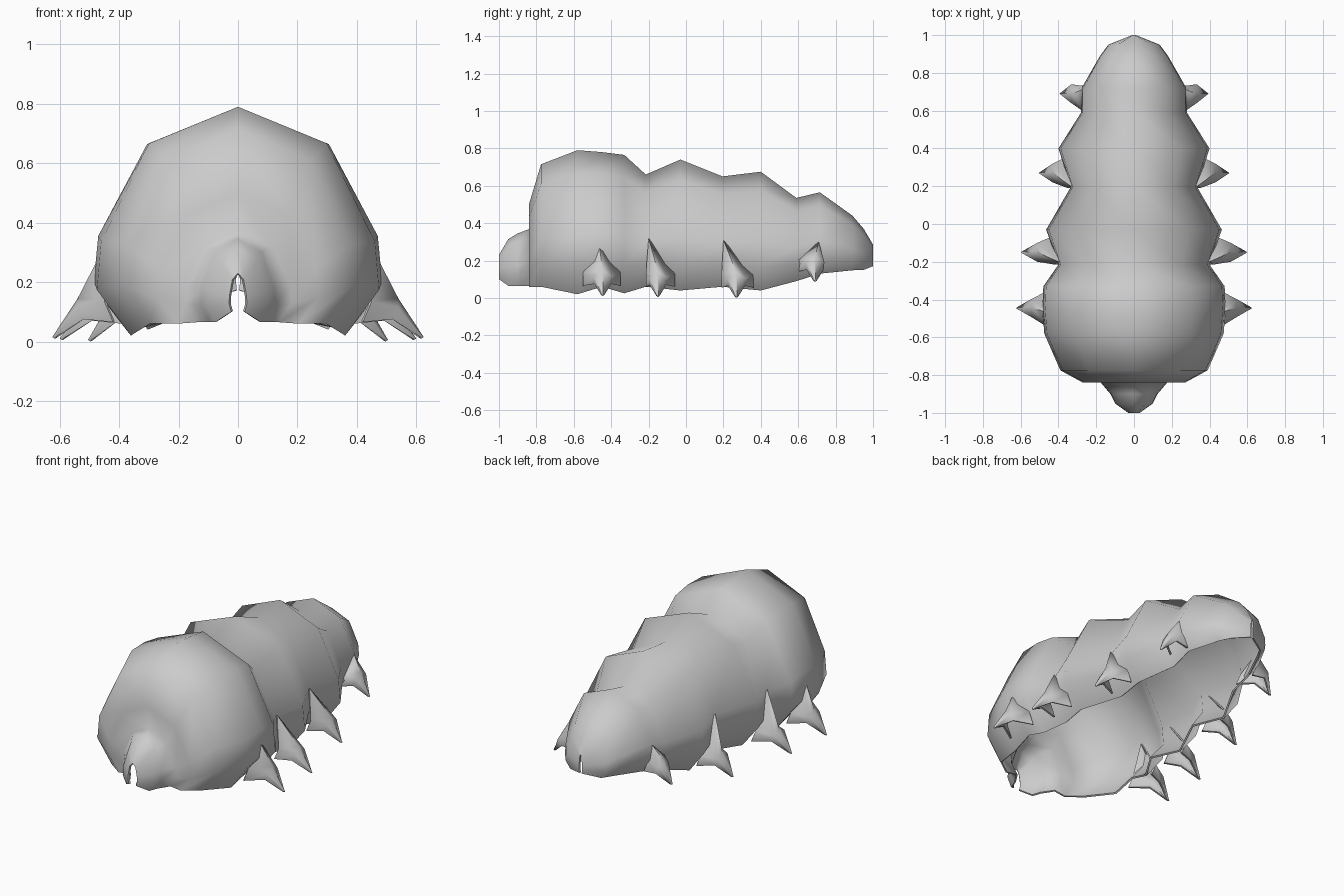
import bpy
from math import radians

cube = bpy.data.objects.get("Cube")
if cube:
    bpy.data.objects.remove(cube, do_unlink=True)

skin = bpy.data.materials.new("pale_grey_skin")
skin.use_nodes = True
colour = (0.6, 0.6, 0.6, 1)
skin.diffuse_color = colour
skin.node_tree.nodes["Principled BSDF"].inputs["Base Color"].default_value = colour


def shell(name, rings, mirror=False):
    """Loft open arches into a thin skin, open underneath."""
    n = len(rings[0])
    verts = [p for ring in rings for p in ring]
    faces = []
    for r in range(len(rings) - 1):
        for i in range(n - 1):
            a, b = r * n + i, (r + 1) * n + i
            faces.append((a, b, b + 1, a + 1))
    mesh = bpy.data.meshes.new(name)
    mesh.from_pydata(verts, [], faces)
    mesh.materials.append(skin)
    obj = bpy.data.objects.new(name, mesh)
    bpy.context.collection.objects.link(obj)
    if mirror:
        obj.modifiers.new("Mirror", "MIRROR").use_mirror_merge = False
    solid = obj.modifiers.new("Solidify", "SOLIDIFY")
    solid.thickness, solid.offset = 0.01, -1
    bpy.ops.object.select_all(action="DESELECT")
    obj.select_set(True)
    bpy.context.view_layer.objects.active = obj
    for mod in list(obj.modifiers):
        bpy.ops.object.modifier_apply(modifier=mod.name)
    bpy.ops.object.shade_smooth_by_angle(angle=radians(75))
    return obj


# Half arch of the body, as fractions of half width and height
ARCH = [(0.76, 0), (1, 0.2), (0.97, 0.41), (0.63, 0.84)]


def arch(y, width, top, bottom):
    h = top - bottom
    side = [(width * u, y, bottom + h * v) for u, v in ARCH]
    return side + [(0, y, top)] + [(-x, y, z) for x, y, z in reversed(side)]


# Body from snout to tail: y, half width, top, bottom
STATIONS = [
    (-1.0, 0.03, 0.23, 0.1), (-0.95, 0.1, 0.315, 0.065), (-0.9, 0.125, 0.345, 0.065),
    (-0.835, 0.18, 0.37, 0.065), (-0.84, 0.27, 0.5, 0.06),
    (-0.775, 0.39, 0.715, 0.06), (-0.58, 0.475, 0.79, 0.02),
    (-0.45, 0.485, 0.78, 0.06), (-0.33, 0.48, 0.765, 0.025),
    (-0.215, 0.4, 0.66, 0.06), (-0.03, 0.465, 0.74, 0.04),
    (0.195, 0.335, 0.65, 0.06), (0.4, 0.4, 0.675, 0.04),
    (0.59, 0.28, 0.535, 0.09), (0.715, 0.28, 0.565, 0.13),
    (0.89, 0.18, 0.44, 0.148), (0.95, 0.135, 0.37, 0.15),
    (1.0, 0.01, 0.285, 0.17),
]
shell("body", [arch(*s) for s in STATIONS])


def leg(name, root_x, front, back, peak, tip):
    """Stubby hooked leg: flared root, narrow middle, pointed tip."""
    tx, ty, tz = tip
    px, py, pz = peak
    mx, mz = root_x + 0.45 * (tx - root_x), tz + 0.13
    root = [(root_x - 0.05, front, tz + 0.05), (root_x - 0.02, front, tz + 0.12),
            (px, py, pz),
            (root_x - 0.02, back, tz + 0.12), (root_x - 0.05, back, tz + 0.05)]
    middle = [(mx - 0.02, ty - 0.045, tz + 0.06), (mx, ty - 0.05, tz + 0.1),
              (mx, ty, mz),
              (mx, ty + 0.05, tz + 0.1), (mx - 0.02, ty + 0.045, tz + 0.06)]
    end = [(tx - 0.006 * abs(i - 2), ty + 0.004 * (i - 2), tz) for i in range(5)]
    shell(name, [root, middle, end], mirror=True)


leg("front_legs", 0.47, -0.55, -0.35, (0.45, -0.47, 0.32), (0.625, -0.445, 0.015))
leg("second_legs", 0.44, -0.215, -0.06, (0.4, -0.2, 0.32), (0.6, -0.15, 0.01))
leg("third_legs", 0.37, 0.19, 0.36, (0.335, 0.2, 0.31), (0.505, 0.27, 0.005))
leg("rear_legs", 0.28, 0.59, 0.73, (0.275, 0.71, 0.3), (0.395, 0.69, 0.09))
